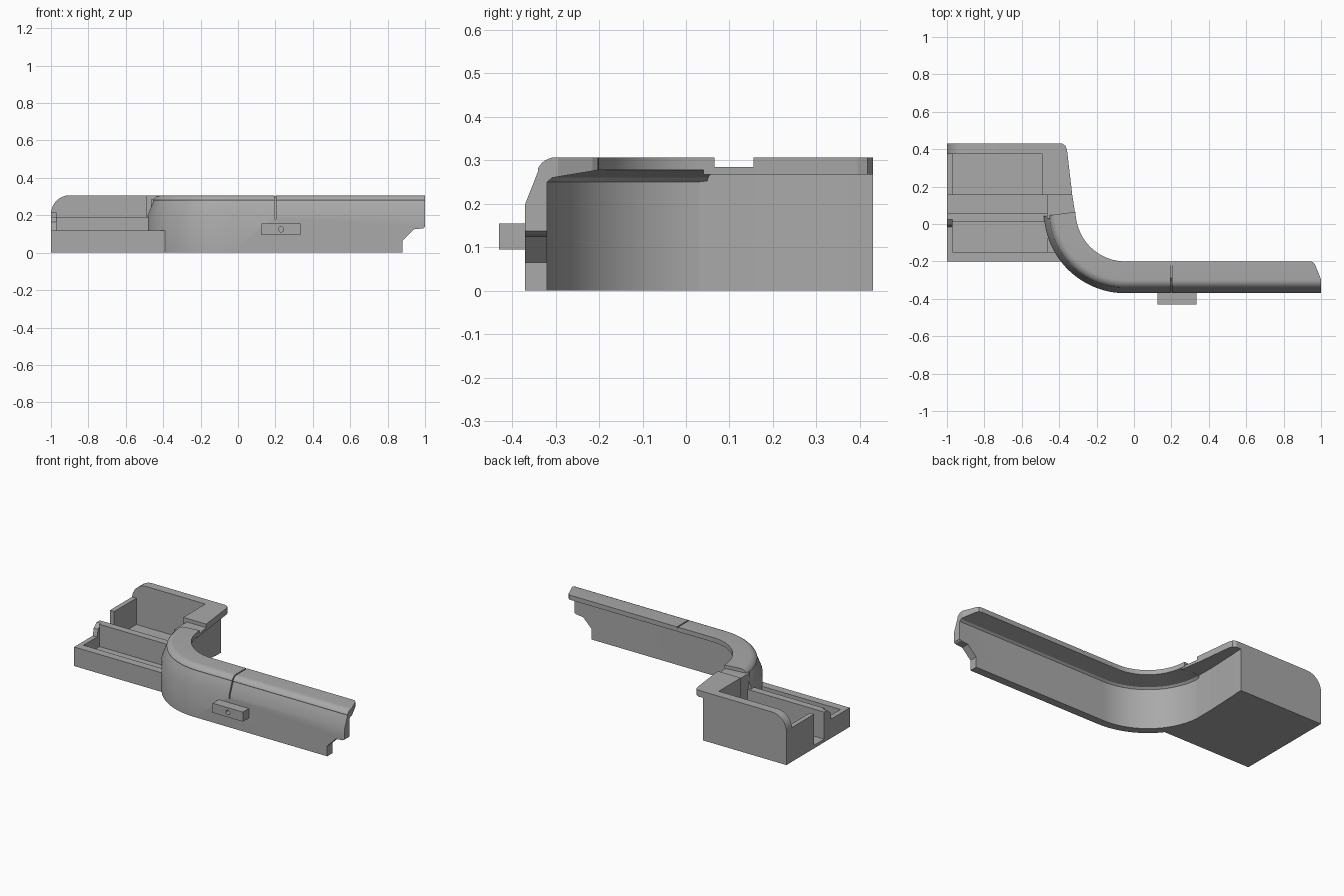
import bpy, bmesh, math
from mathutils import Vector

cube = bpy.data.objects.get("Cube")
if cube:
    bpy.data.objects.remove(cube)

grey = bpy.data.materials.new("plain_grey")
grey.use_nodes = True
GREY = (0.4, 0.4, 0.4, 1)
grey.diffuse_color = GREY
grey.node_tree.nodes["Principled BSDF"].inputs["Base Color"].default_value = GREY


def finish(name, bm, helper=False):
    bmesh.ops.recalc_face_normals(bm, faces=bm.faces)
    mesh = bpy.data.meshes.new(name)
    bm.to_mesh(mesh)
    bm.free()
    mesh.materials.append(grey)
    ob = bpy.data.objects.new(name, mesh)
    bpy.context.collection.objects.link(ob)
    if helper:
        ob.hide_render = True
        ob.hide_viewport = True
    return ob


def prism(name, pts, axis, lo, hi, helper=False):
    """Extrude a 2D outline along an axis between two positions."""
    place = {"x": lambda a, b, c: (c, a, b),
             "y": lambda a, b, c: (a, c, b),
             "z": lambda a, b, c: (a, b, c)}[axis]
    bm = bmesh.new()
    rings = [[bm.verts.new(place(a, b, c)) for a, b in pts] for c in (lo, hi)]
    bm.faces.new(rings[0])
    bm.faces.new(rings[1][::-1])
    for i in range(len(pts)):
        j = (i + 1) % len(pts)
        bm.faces.new((rings[0][i], rings[0][j], rings[1][j], rings[1][i]))
    return finish(name, bm, helper)


def box(name, x0, x1, y0, y1, z0, z1, helper=False):
    return prism(name, [(x0, y0), (x1, y0), (x1, y1), (x0, y1)], "z", z0, z1, helper)


def arc(cx, cz, r, a0, a1, n=8):
    angles = [math.radians(a0 + (a1 - a0) * i / n) for i in range(n + 1)]
    return [(cx + r * math.cos(a), cz + r * math.sin(a)) for a in angles]


def cut(ob, cutter):
    mod = ob.modifiers.new("cut", "BOOLEAN")
    mod.operation = "DIFFERENCE"
    mod.solver = "EXACT"
    mod.object = cutter


def drill(ob, name, x, z, y0, y1):
    cut(ob, prism(name, arc(x, z, 0.014, 0, 345, 23), "y", y0, y1, True))


# Curved armrest: hooked section as (inset from outer face, height)
section = [(0, 0), (0, 0.2), (0.03, 0.276)]
section += arc(0.07, 0.262, 0.045, 155, 90, 6)
section += [(0.17, 0.307), (0.17, 0.278), (0.062, 0.26), (0.05, 0.25), (0.05, 0)]

CENTRE = Vector((-0.046, 0.066))
RADIUS = 0.436
stations = [(Vector((1, -0.37)), Vector((0, 1)))]
END = math.radians(82.3)
for i in range(29):
    t = END * i / 28
    out = Vector((-math.sin(t), -math.cos(t)))
    stations.append((CENTRE + out * RADIUS, -out))
last, inward = stations[-1]
stations.append((last + Vector((inward.y, -inward.x)) * -0.035, inward))

bm = bmesh.new()
rings = [[bm.verts.new((*(p + n * d), z)) for d, z in section] for p, n in stations]
for a, b in zip(rings, rings[1:]):
    for i in range(len(section)):
        j = (i + 1) % len(section)
        bm.faces.new((a[i], a[j], b[j], b[i]))
bm.faces.new(rings[0])
bm.faces.new(rings[-1][::-1])
armrest = finish("armrest", bm)

# Stepped underside and angled lip at the free end, plus the seam
cut(armrest, prism("end_step_cutter",
                   [(0.88, -0.1), (0.88, 0.065), (0.94, 0.125), (0.99, 0.13),
                    (1.01, 0.145), (1.1, 0.145), (1.1, -0.1)], "y", -0.5, 0, True))
cut(armrest, prism("end_lip_cutter",
                   [(1.002, -0.3), (0.967, -0.215), (0.957, -0.203), (0.935, -0.198),
                    (0.935, -0.1), (1.1, -0.1), (1.1, -0.3)], "z", 0.1, 0.4, True))
cut(armrest, prism("seam_cutter",
                   [(-0.4, 0.18), (-0.36, 0.18), (-0.325, 0.265), (-0.29, 0.298),
                    (-0.15, 0.3), (-0.15, 0.35), (-0.4, 0.35)], "x", 0.196, 0.203, True))

# Small mounting block on the front face
block = box("mounting_block", 0.125, 0.335, -0.43, -0.365, 0.095, 0.155)
drill(block, "block_hole_cutter", 0.23, 0.125, -0.45, -0.4)

# Tray floors at two levels
box("front_floor", -1, -0.46, -0.2, 0.055, 0, 0.05)
prism("tray_base", [(-1, -0.199), (-0.38, -0.199), (-0.44, 0), (-0.43, 0.16),
                    (-1, 0.16)], "z", 0, 0.02)
box("back_floor", -1, -0.45, 0.155, 0.43, 0, 0.05)

# Tray walls
front_wall = box("front_wall", -1, -0.375, -0.2, -0.15, 0, 0.12)
for label, x in (("left", -0.475), ("right", -0.925)):
    drill(front_wall, label + "_hole_cutter", x, 0.025, -0.3, -0.17)
box("divider", -0.97, -0.45, 0.01, 0.055, 0, 0.19)
prism("front_end_wall", [(-0.15, 0), (-0.15, 0.12), (-0.015, 0.12), (-0.005, 0.165),
                         (0.025, 0.19), (0.055, 0.19), (0.055, 0)], "x", -1, -0.97)
box("back_end_wall", -1, -0.97, 0.155, 0.376, 0, 0.215)
prism("back_wall", [(-0.418, 0), (-0.418, 0.307)] + arc(-0.9, 0.207, 0.1, 90, 180)
      + [(-1, 0)], "y", 0.375, 0.43)

# Side wall joining the armrest, with its overhanging top
prism("side_wall", [(-0.49, 0.155), (-0.43, 0.155), (-0.418, 0.43), (-0.49, 0.43)],
      "z", 0, 0.3)
prism("notch_wall", [(-0.465, 0.03), (-0.43, 0.03), (-0.43, 0.156), (-0.465, 0.156)],
      "z", 0, 0.285)
prism("notch_top", [(-0.46, 0.04), (-0.312, 0.04), (-0.33, 0.156), (-0.46, 0.156)],
      "z", 0.268, 0.285)
prism("corner_top", [(-0.49, 0.155), (-0.33, 0.155), (-0.358, 0.395), (-0.366, 0.418),
                     (-0.385, 0.43), (-0.49, 0.43)], "z", 0.267, 0.307)

# Smooth the curved parts, keeping hard edges
bpy.ops.object.select_all(action="DESELECT")
for name in ("armrest", "back_wall"):
    ob = bpy.data.objects[name]
    ob.select_set(True)
    bpy.context.view_layer.objects.active = ob
bpy.ops.object.shade_smooth_by_angle(angle=math.radians(30))
